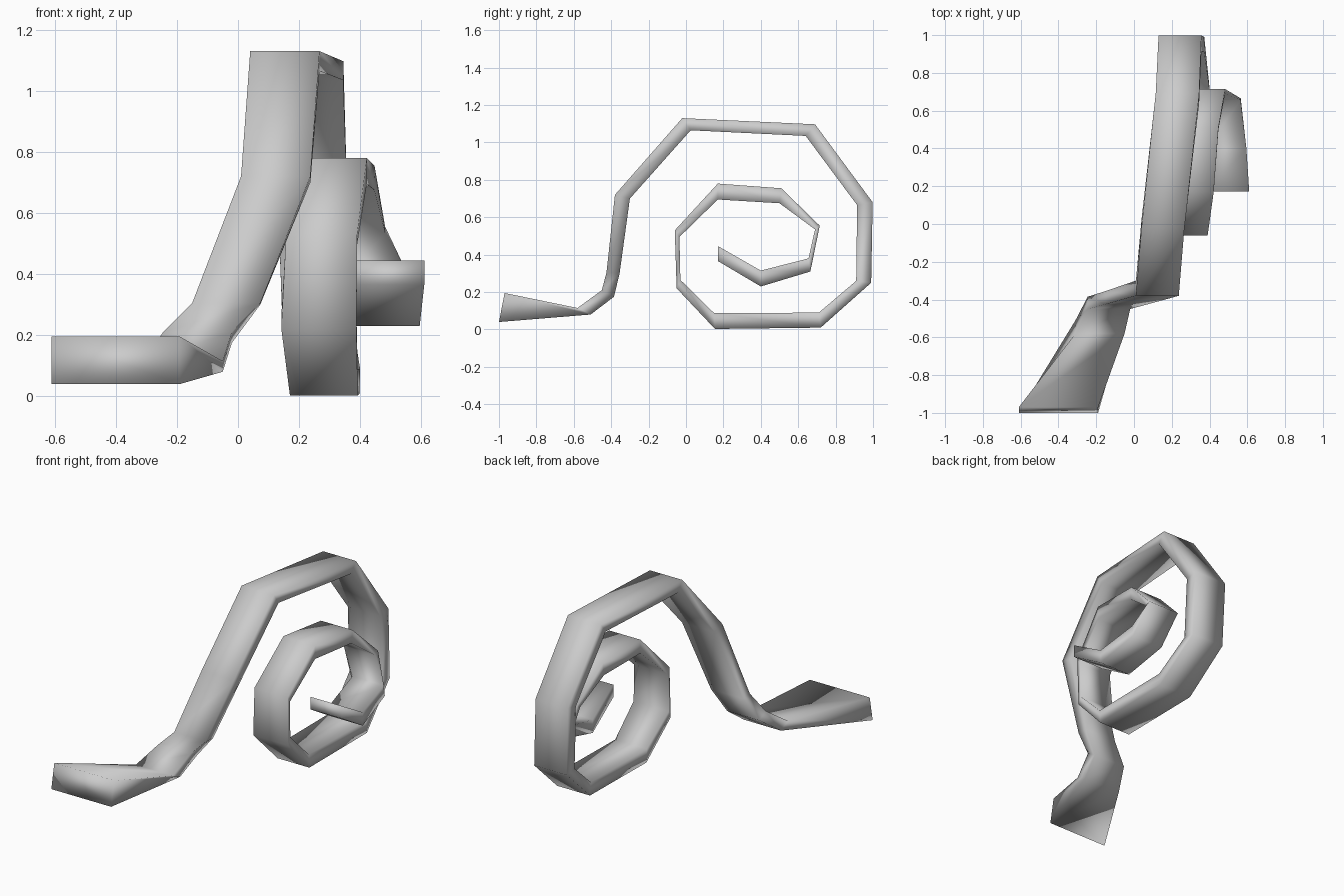
import bpy, bmesh

# Stations along the ribbon: outer (y, z), inner (y, z), left x, right x
STATIONS = [
    # flared tip and ankle bend
    ((-0.97, 0.195), (-1.00, 0.04), -0.61, -0.19),
    ((-0.58, 0.115), (-0.51, 0.08), -0.31, -0.05),
    ((-0.45, 0.21), (-0.385, 0.175), -0.245, -0.02),
    ((-0.425, 0.305), (-0.355, 0.30), -0.15, 0.073),
    # rise and outer coil
    ((-0.38, 0.72), (-0.30, 0.70), 0.01, 0.237),
    ((-0.02, 1.13), (0.025, 1.065), 0.04, 0.267),
    ((0.69, 1.097), (0.64, 1.035), 0.115, 0.345),
    ((0.998, 0.68), (0.915, 0.665), 0.13, 0.357),
    ((0.99, 0.25), (0.91, 0.26), 0.145, 0.372),
    ((0.72, 0.01), (0.71, 0.09), 0.17, 0.40),
    ((0.155, 0.003), (0.15, 0.088), 0.17, 0.392),
    # inner coil
    ((-0.05, 0.22), (-0.03, 0.265), 0.142, 0.388),
    ((-0.06, 0.53), (-0.035, 0.495), 0.158, 0.39),
    ((0.17, 0.78), (0.17, 0.695), 0.20, 0.422),
    ((0.51, 0.755), (0.50, 0.675), 0.225, 0.447),
    ((0.715, 0.555), (0.69, 0.535), 0.26, 0.482),
    ((0.665, 0.31), (0.655, 0.38), 0.345, 0.565),
    ((0.40, 0.23), (0.40, 0.315), 0.375, 0.595),
    ((0.172, 0.365), (0.172, 0.445), 0.39, 0.61),
]

# Loft a four-sided tube through the stations
bm = bmesh.new()
rings = []
for (oy, oz), (iy, iz), left, right in STATIONS:
    corners = ((left, oy, oz), (right, oy, oz), (right, iy, iz), (left, iy, iz))
    rings.append([bm.verts.new(c) for c in corners])
for a, b in zip(rings, rings[1:]):
    for i in range(4):
        j = (i + 1) % 4
        bm.faces.new((a[i], a[j], b[j], b[i]))

# End caps
bm.faces.new(rings[0])
bm.faces.new(rings[-1])
bmesh.ops.recalc_face_normals(bm, faces=bm.faces)
for f in bm.faces:
    f.smooth = True

mesh = bpy.data.meshes.new("curled_tendril")
bm.to_mesh(mesh)
bm.free()
tendril = bpy.data.objects.new("curled_tendril", mesh)
bpy.context.collection.objects.link(tendril)
